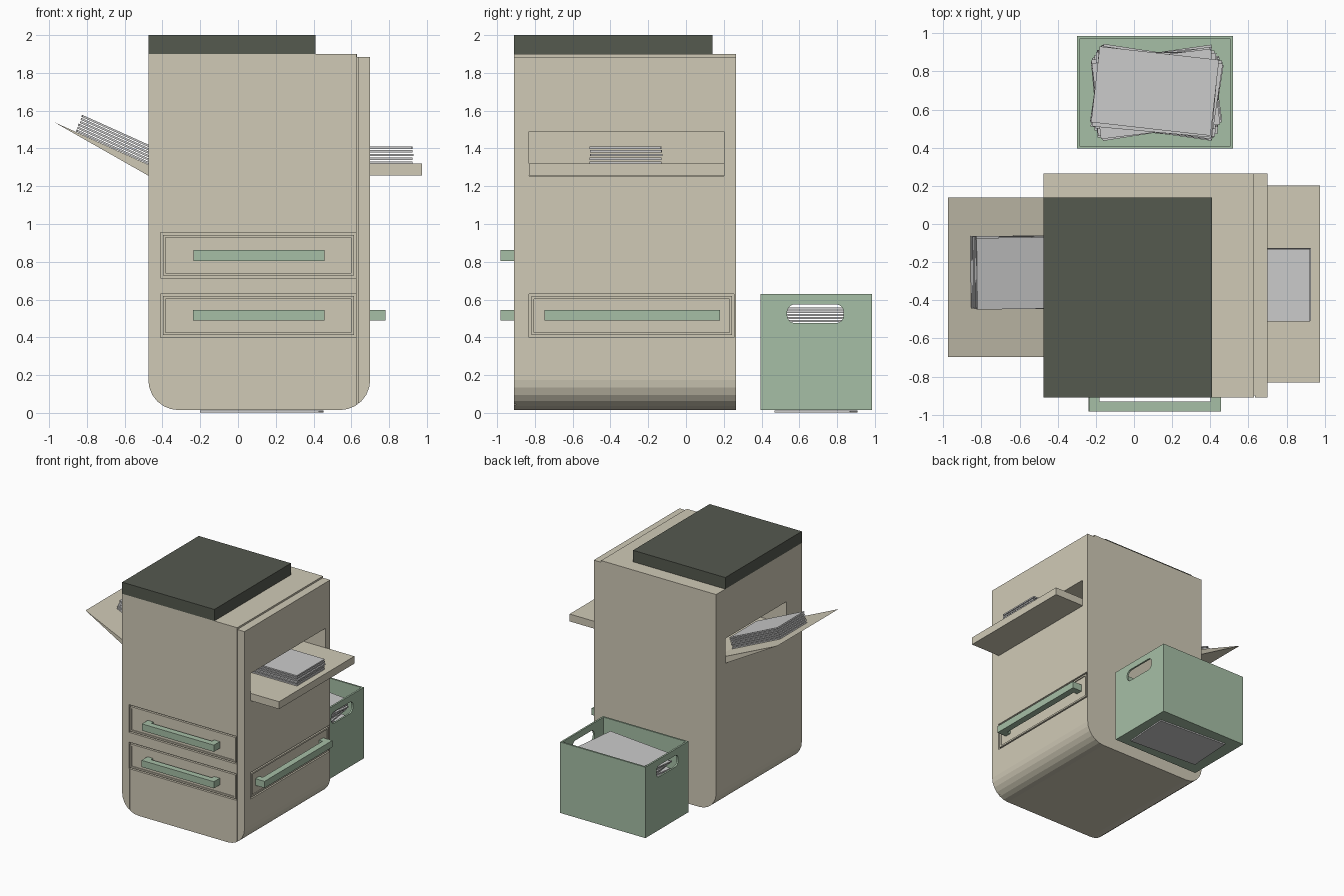
import bpy, bmesh, math, random
from mathutils import Matrix, Vector

if "Cube" in bpy.data.objects:
    bpy.data.objects.remove(bpy.data.objects["Cube"])

random.seed(4)


def material(name, rgb):
    m = bpy.data.materials.new(name)
    m.diffuse_color = (*rgb, 1)
    m.use_nodes = True
    m.node_tree.nodes["Principled BSDF"].inputs["Base Color"].default_value = m.diffuse_color
    return m


BEIGE = material("beige", (0.63, 0.59, 0.47))
GREEN = material("green", (0.38, 0.52, 0.38))
DARK = material("dark_green", (0.09, 0.10, 0.078))


def finish(name, bm, mat):
    bmesh.ops.recalc_face_normals(bm, faces=bm.faces)
    me = bpy.data.meshes.new(name)
    bm.to_mesh(me)
    bm.free()
    ob = bpy.data.objects.new(name, me)
    bpy.context.collection.objects.link(ob)
    if mat:
        me.materials.append(mat)
    return ob


def prism(name, pts, axis, lo, hi, mat=None):
    """Extrude a 2D outline along an axis; the outline uses the other two axes in order."""
    bm = bmesh.new()

    def at(p, t):
        c = list(p)
        c.insert("xyz".index(axis), t)
        return bm.verts.new(c)
    a = [at(p, lo) for p in pts]
    b = [at(p, hi) for p in pts]
    bm.faces.new(a)
    bm.faces.new(b[::-1])
    for i in range(len(pts)):
        j = (i + 1) % len(pts)
        bm.faces.new((a[i], a[j], b[j], b[i]))
    return finish(name, bm, mat)


def box(name, x0, x1, y0, y1, z0, z1, mat=None):
    return prism(name, [(x0, y0), (x1, y0), (x1, y1), (x0, y1)], "z", z0, z1, mat)


def cut(ob, *cutters):
    for c in cutters:
        m = ob.modifiers.new("cut", "BOOLEAN")
        m.operation, m.solver, m.object = "DIFFERENCE", "EXACT", c
    deps = bpy.context.evaluated_depsgraph_get()
    me = bpy.data.meshes.new_from_object(ob.evaluated_get(deps))
    ob.modifiers.clear()
    ob.data = me
    for c in cutters:
        bpy.data.objects.remove(c)


def arc(cx, cz, r, a0, a1, n):
    return [(cx + r * math.cos(math.radians(a0 + (a1 - a0) * i / n)),
             cz + r * math.sin(math.radians(a0 + (a1 - a0) * i / n))) for i in range(n + 1)]


def sheets(name, base, size, count, pitch, thick, turn, shift, tilt=0.0):
    """Loose stack of paper sheets, jittered in angle and position."""
    bm = bmesh.new()
    frame = Matrix.Translation(base) @ Matrix.Rotation(tilt, 4, "Y")
    for i in range(count):
        off = Vector((random.uniform(-shift, shift), random.uniform(-shift, shift),
                      i * pitch + thick / 2))
        m = (frame @ Matrix.Translation(off)
             @ Matrix.Rotation(math.radians(random.uniform(-turn, turn)), 4, "Z")
             @ Matrix.Diagonal((*size, thick, 1)))
        bmesh.ops.create_cube(bm, size=1, matrix=m)
    return finish(name, bm, None)


# Cabinet with rounded lower edges and a stepped top
profile = (arc(-0.315, 0.175, 0.16, 180, 270, 6) + arc(0.54, 0.175, 0.16, 270, 360, 6)
           + [(0.70, 1.885), (0.63, 1.885), (0.63, 1.90), (-0.475, 1.90)])
cabinet = prism("cabinet", profile, "y", -0.91, 0.265, BEIGE)

# Paper slots, drawer recesses and panel seams
cut(cabinet,
    box("right_slot", 0.36, 0.80, -0.83, 0.20, 1.255, 1.49),
    box("left_slot", -0.60, -0.14, -0.70, 0.14, 1.255, 1.47),
    box("recess_upper", -0.41, 0.625, -1.0, -0.89, 0.715, 0.955),
    box("recess_lower", -0.41, 0.625, -1.0, -0.89, 0.40, 0.63),
    box("recess_side", 0.68, 0.80, -0.83, 0.255, 0.40, 0.63),
    box("seam_right", 0.628, 0.634, -1.0, -0.90, -0.1, 1.95),
    box("seam_left", -0.404, -0.40, -1.0, -0.905, -0.1, 0.41))

# Scanner lid
box("scanner_lid", -0.475, 0.41, -0.91, 0.14, 1.90, 2.0, DARK)


# Drawer fronts, each a raised border around a sunken centre
def drawer(name, axis, a0, a1, z0, z1, face, inward):
    g, w = 0.012, 0.014
    a0, a1, z0, z1 = a0 + g, a1 - g, z0 + g, z1 - g

    def slab(n, e, d0, d1):
        s = sorted((face + inward * d0, face + inward * d1))
        return prism(n, [(a0 + e, z0 + e), (a1 - e, z0 + e), (a1 - e, z1 - e), (a0 + e, z1 - e)],
                     axis, *s, BEIGE)
    panel = slab(name, 0, 0, 0.022)
    cut(panel, slab(name + "_sunken", w, -0.02, 0.008))


drawer("upper_drawer", "y", -0.41, 0.625, 0.715, 0.955, -0.91, 1)
drawer("lower_drawer", "y", -0.41, 0.625, 0.40, 0.63, -0.91, 1)
drawer("side_drawer", "x", -0.83, 0.255, 0.40, 0.63, 0.70, -1)


# U-shaped handles
def handle(name, a0, a1, root, gap, tip, z0, z1, side=False):
    e = 0.055
    pts = [(a0, root), (a0, tip), (a1, tip), (a1, root),
           (a1 - e, root), (a1 - e, gap), (a0 + e, gap), (a0 + e, root)]
    if side:
        pts = [(b, a) for a, b in pts]
    prism(name, pts, "z", z0, z1, GREEN)


handle("upper_handle", -0.235, 0.457, -0.90, -0.93, -0.983, 0.805, 0.863)
handle("lower_handle", -0.238, 0.457, -0.90, -0.93, -0.983, 0.488, 0.546)
handle("side_handle", -0.75, 0.18, 0.69, 0.725, 0.78, 0.488, 0.546, True)

# Paper trays
box("right_tray", 0.37, 0.975, -0.83, 0.203, 1.256, 1.32, BEIGE)
prism("left_tray", [(-0.975, 1.54), (-0.475, 1.256), (-0.15, 1.256), (-0.15, 1.27), (-0.375, 1.27)],
      "y", -0.698, 0.138, BEIGE)

# Paper on the trays
sheets("right_paper", (0.65, -0.318, 1.32), (0.55, 0.38), 5, 0.0195, 0.012, 0.3, 0.003)
tilt = 0.423
sheets("left_paper", (-0.633, -0.253, 1.389), (0.50, 0.375), 6, 0.0165, 0.011, 0.9, 0.006, tilt)

# Open recycling box with hand holes
bin_box = box("paper_box", -0.30, 0.52, 0.395, 0.985, 0.015, 0.63, GREEN)
r = 0.042
hole = (arc(0.535 + r, 0.475 + r, r, 180, 270, 4) + arc(0.835 - r, 0.475 + r, r, 270, 360, 4)
        + arc(0.835 - r, 0.575 - r, r, 0, 90, 4) + arc(0.535 + r, 0.575 - r, r, 90, 180, 4))
cut(bin_box,
    box("box_inside", -0.285, 0.505, 0.41, 0.97, 0.03, 0.8),
    prism("hand_holes", hole, "x", -0.5, 0.7))

# Untidy paper filling the box
sheets("box_paper", (0.117, 0.688, 0.002), (0.63, 0.40), 34, 0.0165, 0.011, 9, 0.012)
